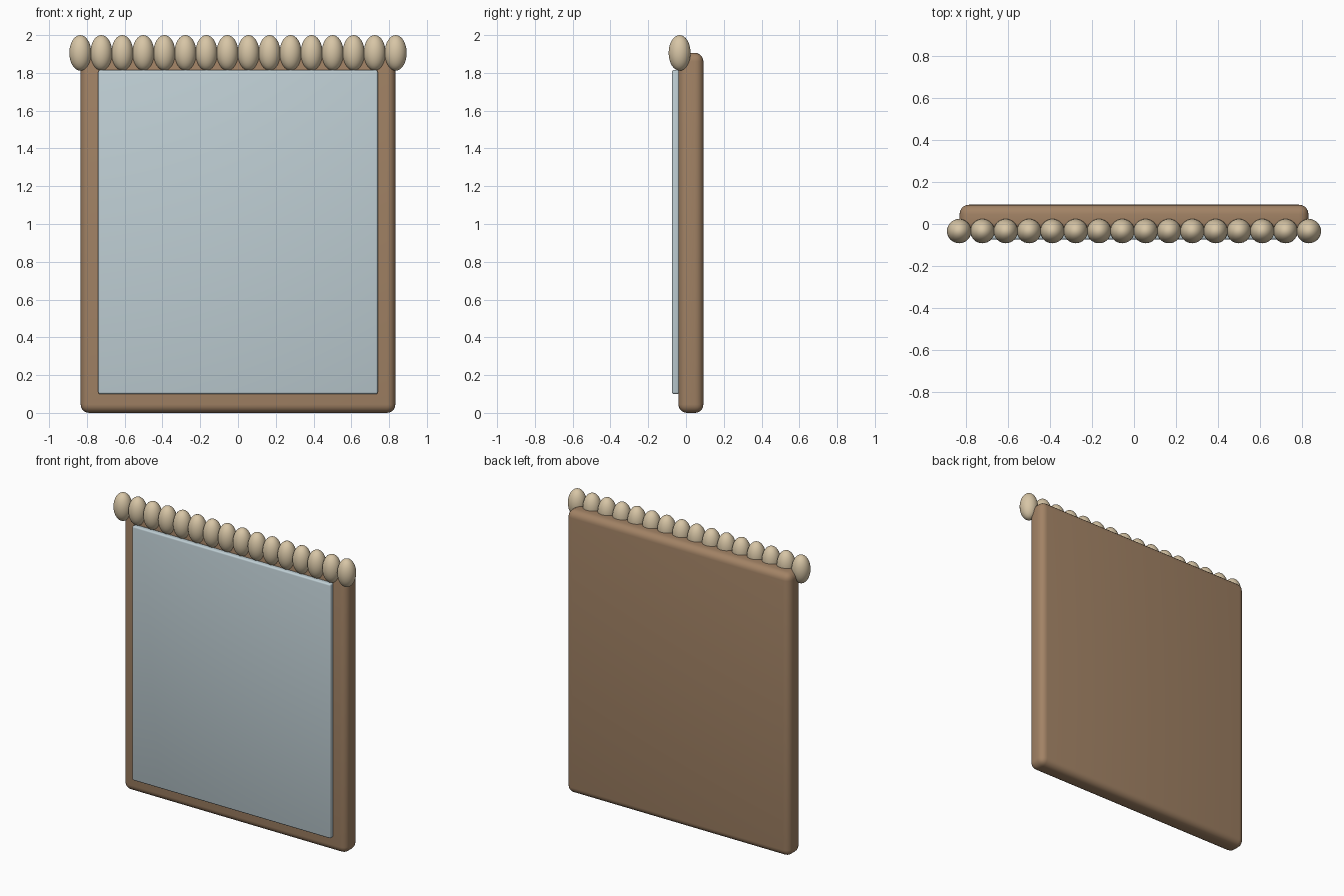
import bpy
import math

if "Cube" in bpy.data.objects:
    bpy.data.objects.remove(bpy.data.objects["Cube"], do_unlink=True)


def make_material(name, colour):
    mat = bpy.data.materials.new(name)
    mat.use_nodes = True
    mat.diffuse_color = (*colour, 1)
    mat.node_tree.nodes["Principled BSDF"].inputs["Base Color"].default_value = (*colour, 1)
    return mat


def rounded_box(name, low, high, radius, segments, mat):
    """Box between two corners with rounded edges."""
    centre = [(a + b) / 2 for a, b in zip(low, high)]
    bpy.ops.mesh.primitive_cube_add(size=1, location=centre)
    obj = bpy.context.object
    obj.name = name
    obj.scale = [b - a for a, b in zip(low, high)]
    bpy.ops.object.transform_apply(location=False, rotation=False, scale=True)
    bevel = obj.modifiers.new("Rounded edges", "BEVEL")
    bevel.width = radius
    bevel.segments = segments
    bpy.ops.object.modifier_apply(modifier=bevel.name)
    bpy.ops.object.shade_smooth_by_angle(angle=math.radians(35))
    obj.data.materials.append(mat)
    return obj


wood = make_material("brown wood", (0.36, 0.225, 0.13))
glass = make_material("pale blue glass", (0.52, 0.62, 0.66))
bead_mat = make_material("cream bead", (0.68, 0.56, 0.38))

# Backing board and the raised pane on its front
rounded_box("frame_board", (-0.833, -0.04, 0), (0.833, 0.092, 1.906), 0.045, 5, wood)
rounded_box("front_pane", (-0.74, -0.074, 0.1), (0.74, -0.036, 1.815), 0.01, 3, glass)

# Row of egg-shaped beads along the top edge
BEADS = 16
HALF_ROW = 0.835
for i in range(BEADS):
    x = -HALF_ROW + 2 * HALF_ROW * i / (BEADS - 1)
    bpy.ops.mesh.primitive_uv_sphere_add(segments=32, ring_count=16, radius=1,
                                         location=(x, -0.034, 1.906))
    bead = bpy.context.object
    bead.name = f"top_bead_{i + 1}"
    bead.scale = (0.058, 0.058, 0.094)
    bpy.ops.object.transform_apply(location=False, rotation=False, scale=True)
    bpy.ops.object.shade_smooth()
    bead.data.materials.append(bead_mat)
